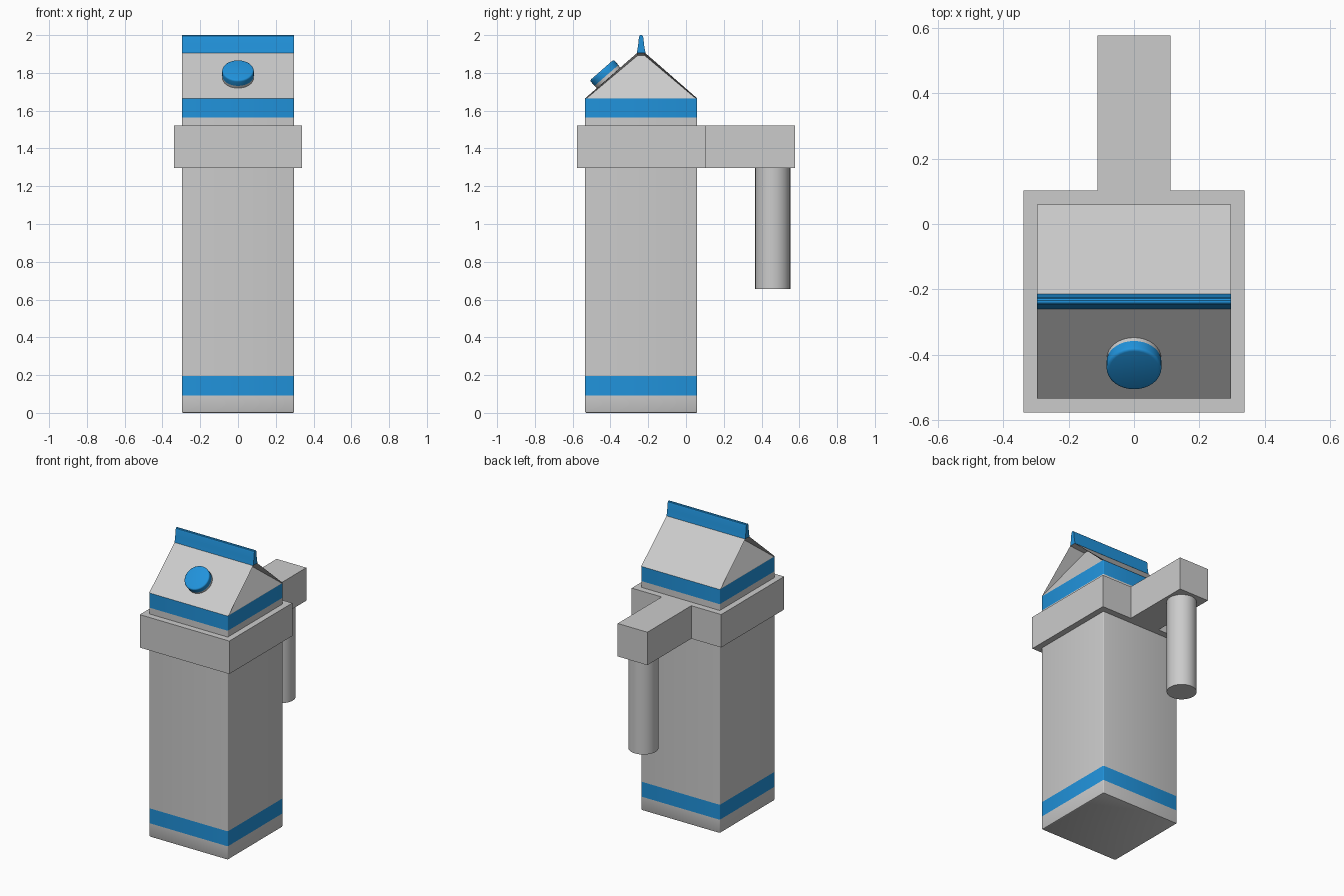
import bpy, bmesh, math
from mathutils import Vector, Matrix

if "Cube" in bpy.data.objects:
    bpy.data.objects.remove(bpy.data.objects["Cube"])

CY, HALF = -0.2375, 0.297          # carton centre in y, half width
EAVE, RIDGE = 1.665, 1.905

blue = bpy.data.materials.new("blue")
blue.diffuse_color = (0.015, 0.29, 0.71, 1)
blue.use_nodes = True
blue.node_tree.nodes["Principled BSDF"].inputs["Base Color"].default_value = blue.diffuse_color


def finish(name, bm, mat=None, smooth=True):
    bmesh.ops.recalc_face_normals(bm, faces=bm.faces)
    me = bpy.data.meshes.new(name)
    bm.to_mesh(me)
    bm.free()
    ob = bpy.data.objects.new(name, me)
    bpy.context.collection.objects.link(ob)
    if mat:
        me.materials.append(mat)
    if smooth:
        bpy.context.view_layer.objects.active = ob
        ob.select_set(True)
        bpy.ops.object.shade_smooth_by_angle(angle=math.radians(35))
        ob.select_set(False)
    return ob


def box(name, x, y0, y1, z0, z1):
    bm = bmesh.new()
    m = Matrix.Translation((0, (y0 + y1) / 2, (z0 + z1) / 2)) @ Matrix.Diagonal((2 * x, y1 - y0, z1 - z0, 1))
    bmesh.ops.create_cube(bm, size=1, matrix=m)
    return finish(name, bm, smooth=False)


def rounded_square(half, r=0.006):
    pts = []
    for i, (sx, sy) in enumerate([(1, 1), (-1, 1), (-1, -1), (1, -1)]):
        for k in range(4):
            a = math.pi / 2 * (i + k / 3)
            pts.append((sx * (half - r) + r * math.cos(a), CY + sy * (half - r) + r * math.sin(a)))
    return pts


def sleeve(name, levels, mat=None, floor=False):
    """Stack of rounded squares given as (half width, z)."""
    bm = bmesh.new()
    rings = [[bm.verts.new((x, y, z)) for x, y in rounded_square(h)] for h, z in levels]
    for a, b in zip(rings, rings[1:]):
        for i in range(len(a)):
            j = (i + 1) % len(a)
            bm.faces.new((a[i], a[j], b[j], b[i]))
    if floor:
        bm.faces.new(rings[0][::-1])
    ob = finish(name, bm, mat)
    return ob


def extrude_x(profile):
    """Prism along x from a (y offset, z) profile; returns bmesh and end faces."""
    bm = bmesh.new()
    ends = [[bm.verts.new((x, CY + y, z)) for y, z in profile] for x in (-HALF, HALF)]
    caps = [bm.faces.new(ends[0]), bm.faces.new(ends[1][::-1])]
    n = len(profile)
    for i in range(n):
        j = (i + 1) % n
        bm.faces.new((ends[0][i], ends[0][j], ends[1][j], ends[1][i]))
    bmesh.ops.recalc_face_normals(bm, faces=bm.faces)
    return bm, caps


def cylinder(name, r, h, matrix, mat=None, bevel=0):
    bm = bmesh.new()
    bmesh.ops.create_cone(bm, cap_ends=True, segments=32, radius1=r, radius2=r, depth=h,
                          matrix=Matrix.Translation((0, 0, h / 2)))
    if bevel:
        rim = [e for e in bm.edges if all(v.co.z > h - 1e-4 for v in e.verts)]
        bmesh.ops.bevel(bm, geom=rim, offset=bevel, segments=3, profile=0.5, affect='EDGES')
    bm.transform(matrix)
    return finish(name, bm, mat)


# Carton walls with two colour bands
sleeve("carton_base", [(HALF - 0.006, 0), (HALF - 0.002, 0.002), (HALF, 0.007), (HALF, 0.093)], floor=True)
sleeve("lower_band", [(HALF, 0.093), (HALF, 0.195)], blue)
sleeve("carton_wall", [(HALF, 0.195), (HALF, 1.565)])
sleeve("upper_band", [(HALF, 1.565), (HALF, EAVE)], blue)

# Gable roof, end triangles folded inward towards the ridge
bm, caps = extrude_x([(-HALF, EAVE), (-0.022, RIDGE), (0.022, RIDGE), (HALF, EAVE)])
bmesh.ops.inset_individual(bm, faces=caps, thickness=0.013)
for f in caps:
    for v in f.verts:
        if v.co.z > 1.8:
            v.co.x -= math.copysign(0.11, v.co.x)
        else:
            v.co.z = EAVE + 0.003
finish("gable_roof", bm, smooth=False)

# Sealed fin on the ridge
half = [(0.023, RIDGE), (0.016, 1.945), (0.012, 1.985), (0.009, 1.996), (0.004, 2.0)]
bm, caps = extrude_x(half + [(-y, z) for y, z in reversed(half)])
finish("top_fin", bm, blue)

# Screw cap on the front slope
slope = math.atan2(RIDGE - EAVE, HALF - 0.022)
y = -0.41
seat = Vector((0, y, EAVE + (y - CY + HALF) * math.tan(slope)))
tilt = Matrix.Translation(seat) @ Matrix.Rotation(slope, 4, 'X')
cylinder("spout_neck", 0.083, 0.02, tilt @ Matrix.Translation((0, 0, -0.003)))
cylinder("screw_cap", 0.084, 0.038, tilt @ Matrix.Translation((0, 0, 0.017)), blue, bevel=0.009)

# Collar, arm and hanging grip
box("collar", 0.338, -0.577, 0.103, 1.297, 1.522)
box("handle_arm", 0.112, 0.103, 0.577, 1.297, 1.522)
cylinder("handle_grip", 0.093, 0.645, Matrix.Translation((0, 0.459, 0.655)))
